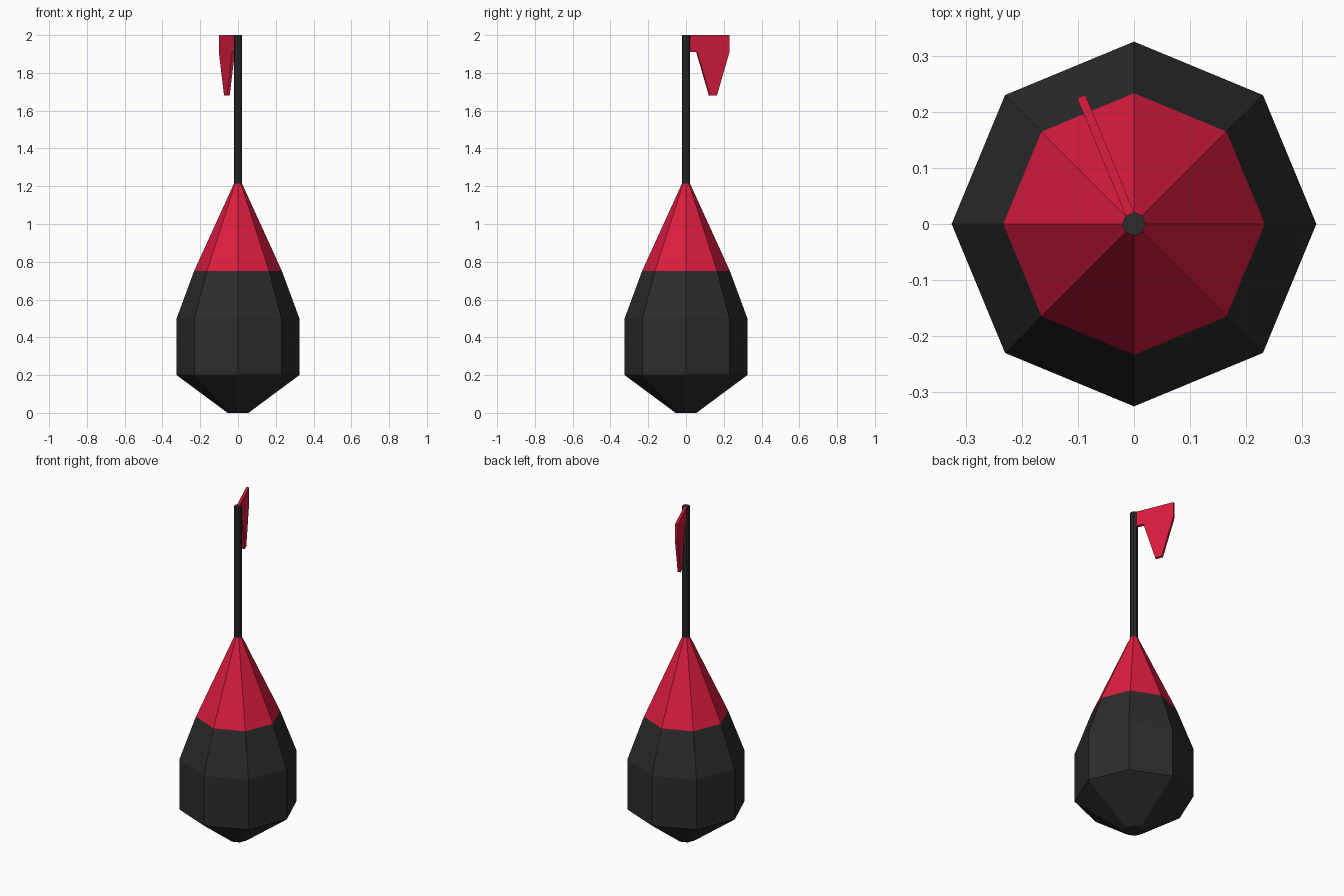
import bpy, bmesh
from math import cos, sin, pi

if "Cube" in bpy.data.objects:
    bpy.data.objects.remove(bpy.data.objects["Cube"])

SIDES = 8


def material(name, color):
    mat = bpy.data.materials.new(name)
    mat.diffuse_color = color
    mat.use_nodes = True
    mat.node_tree.nodes["Principled BSDF"].inputs["Base Color"].default_value = mat.diffuse_color
    return mat


def finish(name, bm, mat):
    bmesh.ops.recalc_face_normals(bm, faces=bm.faces)
    mesh = bpy.data.meshes.new(name)
    bm.to_mesh(mesh)
    bm.free()
    mesh.materials.append(mat)
    obj = bpy.data.objects.new(name, mesh)
    bpy.context.collection.objects.link(obj)
    return obj


def lathe(name, profile, mat, cap_bottom=False, cap_top=False):
    """Eight-sided flat-faced body from (radius, z) pairs."""
    bm = bmesh.new()
    rings = [[bm.verts.new((r * cos(2 * pi * i / SIDES), r * sin(2 * pi * i / SIDES), z))
              for i in range(SIDES)] for r, z in profile]
    for low, high in zip(rings, rings[1:]):
        for i in range(SIDES):
            j = (i + 1) % SIDES
            bm.faces.new((low[i], low[j], high[j], high[i]))
    if cap_bottom:
        bm.faces.new(rings[0][::-1])
    if cap_top:
        bm.faces.new(rings[-1])
    return finish(name, bm, mat)


dark = material("dark", (0.025, 0.025, 0.025, 1))
red = material("red", (0.72, 0.012, 0.05, 1))

# Float hull, coloured cone and pole share their boundary rings
lathe("float_body", [(0.055, 0), (0.325, 0.2), (0.325, 0.5), (0.233, 0.75)], dark, cap_bottom=True)
lathe("float_cone", [(0.233, 0.75), (0.021, 1.215)], red)
lathe("pole", [(0.021, 1.215), (0.021, 2.0)], dark, cap_top=True)

# Flag: flat outline extruded to the width of one pole face
outline = [(0.018, 2.0), (0.246, 2.0), (0.246, 1.91), (0.174, 1.68),
           (0.134, 1.68), (0.062, 1.91), (0.018, 1.91)]
thickness = 0.016
bm = bmesh.new()
face = bm.faces.new([bm.verts.new((x, -thickness / 2, z)) for x, z in outline])
extruded = bmesh.ops.extrude_face_region(bm, geom=[face])["geom"]
bmesh.ops.translate(bm, vec=(0, thickness, 0),
                    verts=[g for g in extruded if isinstance(g, bmesh.types.BMVert)])
flag = finish("flag", bm, red)
flag.rotation_euler.z = 5 * pi / 8
